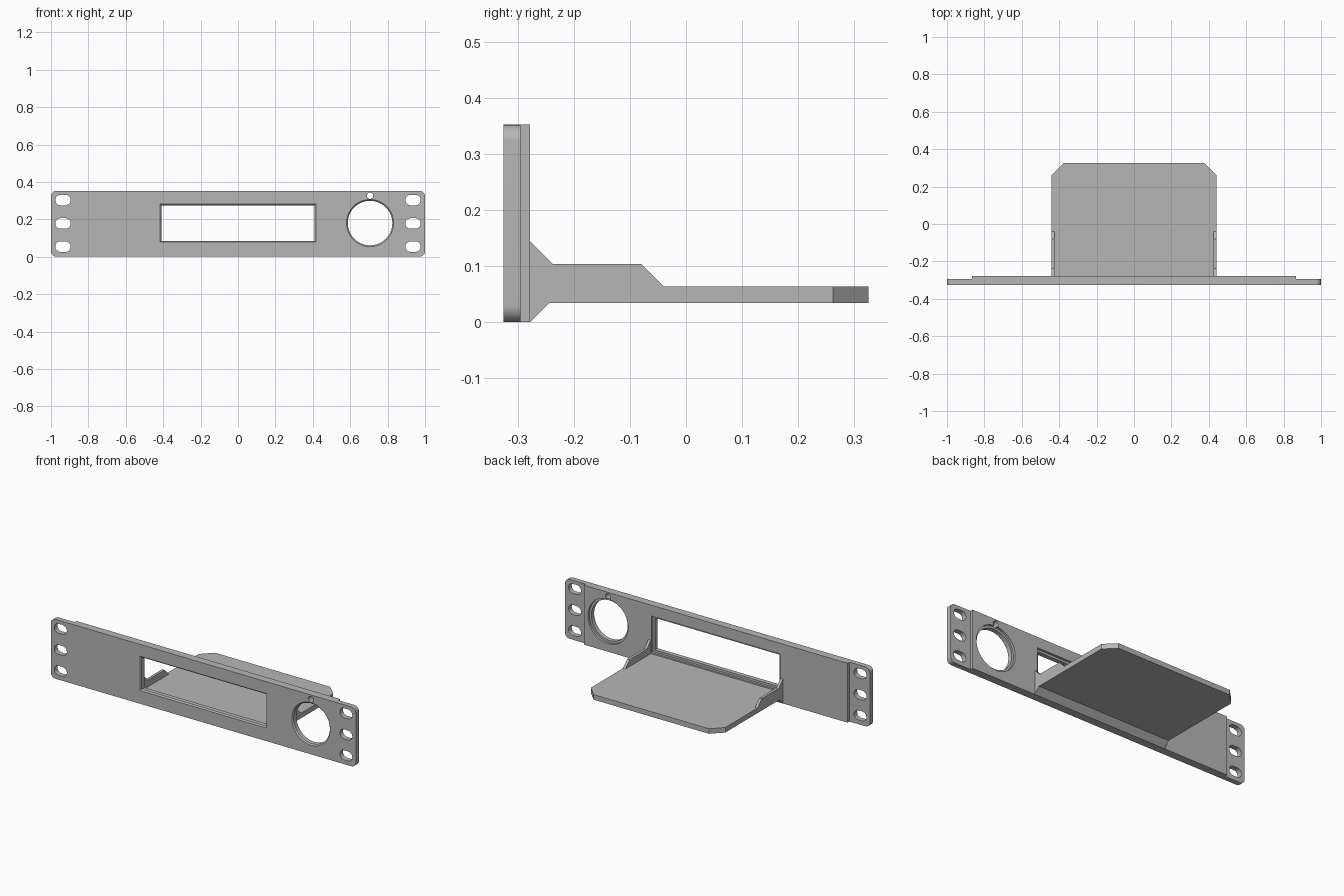
import bpy, bmesh, math

cube = bpy.data.objects.get("Cube")
if cube:
    bpy.data.objects.remove(cube, do_unlink=True)

grey = bpy.data.materials.new("matte grey")
grey.use_nodes = True
COLOUR = (0.47, 0.47, 0.47, 1)
grey.diffuse_color = COLOUR
grey.node_tree.nodes["Principled BSDF"].inputs["Base Color"].default_value = COLOUR

FRONT, BACK, EAR_BACK = -0.325, -0.278, -0.295
HEIGHT, MID = 0.352, 0.178


def loft(name, rings):
    """Closed solid skinned through matching rings of 3D points."""
    bm = bmesh.new()
    loops = [[bm.verts.new(p) for p in ring] for ring in rings]
    n = len(loops[0])
    for a, b in zip(loops, loops[1:]):
        for i in range(n):
            j = (i + 1) % n
            bm.faces.new((a[i], a[j], b[j], b[i]))
    bm.faces.new(loops[0][::-1])
    bm.faces.new(loops[-1])
    bmesh.ops.remove_doubles(bm, verts=bm.verts, dist=1e-5)
    bmesh.ops.recalc_face_normals(bm, faces=bm.faces)
    mesh = bpy.data.meshes.new(name)
    bm.to_mesh(mesh)
    bm.free()
    mesh.materials.append(grey)
    obj = bpy.data.objects.new(name, mesh)
    bpy.context.collection.objects.link(obj)
    return obj


def outline(y, cx, cz, hw, hh, r=0.0, seg=8):
    """Rounded rectangle, slot or circle in the plane of the panel."""
    if r == 0:
        seg = 0
    pts = []
    for k, (sx, sz) in enumerate(((1, 1), (-1, 1), (-1, -1), (1, -1))):
        for s in range(seg + 1):
            a = math.pi / 2 * (k + s / max(seg, 1))
            pts.append((cx + sx * (hw - r) + r * math.cos(a), y,
                        cz + sz * (hh - r) + r * math.sin(a)))
    return pts


def cut(target, cutter):
    mod = target.modifiers.new("cut", 'BOOLEAN')
    mod.operation = 'DIFFERENCE'
    mod.solver = 'EXACT'
    mod.object = cutter
    bpy.ops.object.select_all(action='DESELECT')
    bpy.context.view_layer.objects.active = target
    target.select_set(True)
    bpy.ops.object.modifier_apply(modifier=mod.name)
    bpy.data.objects.remove(cutter, do_unlink=True)


def opening(cx, cz, hw, hh, round_hole=False):
    """Cutter with a bevelled front edge and a stepped recess behind."""
    rings = []
    for y, grow in ((FRONT - 0.02, 0), (FRONT, 0), (FRONT + 0.007, -0.007),
                    (-0.292, -0.007), (-0.292, 0.006), (BACK + 0.02, 0.006)):
        w, h = hw + grow, hh + grow
        rings.append(outline(y, cx, cz, w, h, w if round_hole else 0, 16))
    return loft("opening_cutter", rings)


# Front panel with rounded corners
panel = loft("front_panel", [outline(y, 0, HEIGHT / 2, 1, HEIGHT / 2, 0.03)
                             for y in (FRONT, BACK)])

# Thinner mounting ears with three slots each
for side in (-1, 1):
    cut(panel, loft("ear_cutter", [outline(y, side * 0.965, MID, 0.1, 0.3)
                                   for y in (EAR_BACK, BACK + 0.05)]))
    for z in (0.054, MID, 0.303):
        cut(panel, loft("slot_cutter", [
            outline(y, side * 0.936, z, 0.041, 0.028, 0.028)
            for y in (FRONT - 0.05, BACK + 0.05)]))

# Display window, round opening and small pin hole
cut(panel, opening(0, 0.18, 0.416, 0.102))
cut(panel, opening(0.706, 0.18, 0.126, 0.126, True))
cut(panel, loft("pin_cutter", [outline(y, 0.706, 0.326, 0.017, 0.017, 0.017)
                               for y in (FRONT - 0.05, BACK + 0.05)]))

# Shelf with clipped rear corners
W, REAR, CLIP, INSET = 0.441, 0.325, 0.063, -0.285
LOW, TOP = 0.034, 0.064
plan = [(-W, INSET), (W, INSET), (W, REAR - CLIP), (W - CLIP, REAR),
        (CLIP - W, REAR), (-W, REAR - CLIP)]
shelf = loft("shelf", [[(x, y, z) for x, y in plan] for z in (LOW, TOP)])

# Side walls standing on the shelf edges
profile = [(INSET, TOP), (-0.04, TOP), (-0.08, 0.104), (-0.238, 0.104),
           (BACK, 0.144), (INSET, 0.144)]
walls = [loft(name, [[(side * x, y, z) for y, z in profile]
                     for x in (W - 0.016, W)])
         for name, side in (("left_wall", 1), ("right_wall", -1))]

# Sloped brace under the shelf
brace = loft("shelf_brace", [[(x, y, z) for y, z in
             ((BACK, 0), (BACK + 0.034, LOW), (BACK, LOW))] for x in (-W, W)])

bpy.ops.object.select_all(action='DESELECT')
for obj in (panel, shelf, brace, *walls):
    obj.select_set(True)
bpy.context.view_layer.objects.active = panel
bpy.ops.object.shade_smooth_by_angle(angle=math.radians(30))
